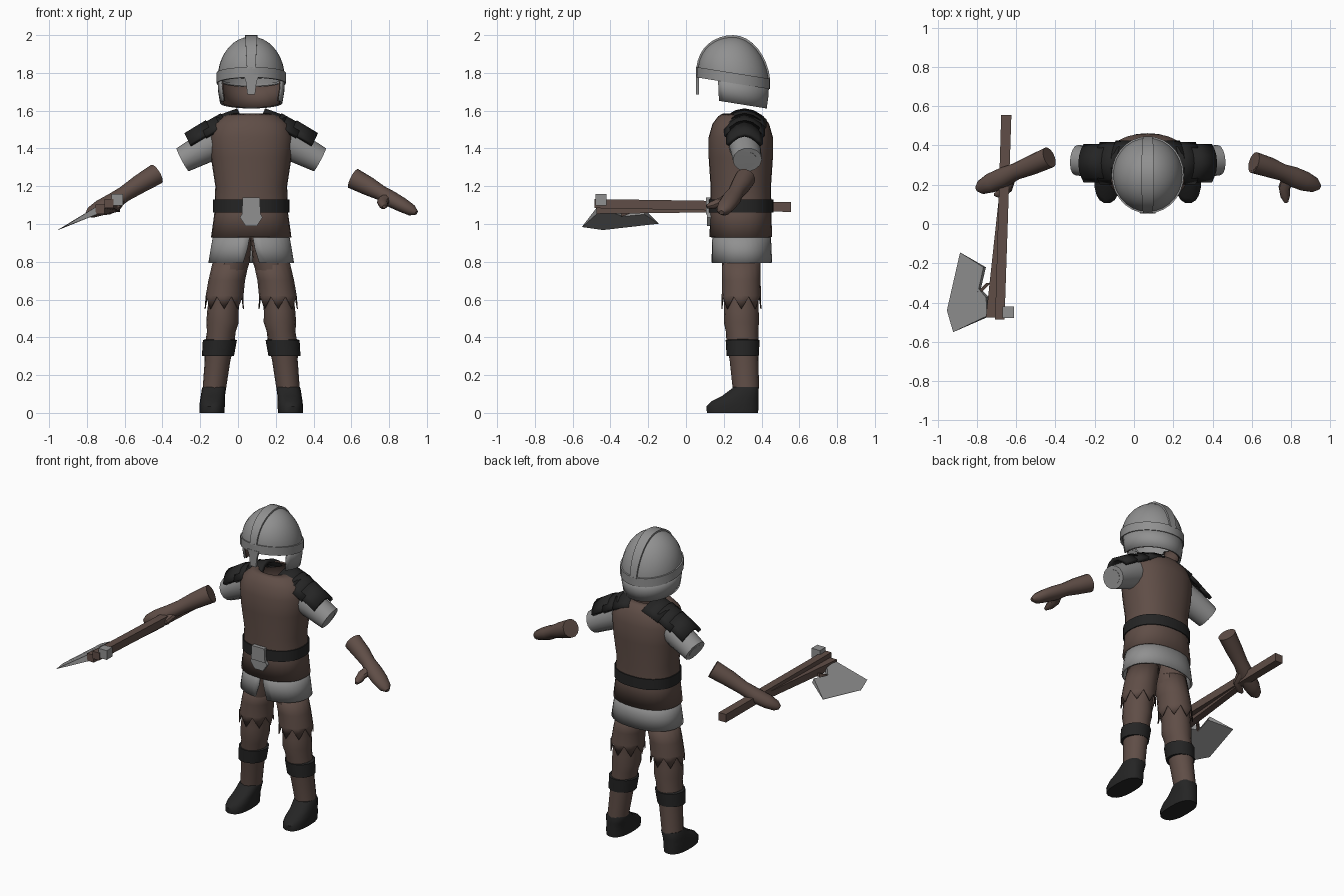
import bpy, bmesh
from math import sin, cos, radians
from mathutils import Vector

cube = bpy.data.objects.get("Cube")
if cube:
    bpy.data.objects.remove(cube)

CX = 0.07  # body centre line


def material(name, rgb):
    m = bpy.data.materials.new(name)
    m.use_nodes = True
    m.diffuse_color = (*rgb, 1)
    m.node_tree.nodes["Principled BSDF"].inputs["Base Color"].default_value = (*rgb, 1)
    return m


BROWN = material("brown_leather", (0.115, 0.075, 0.062))
STEEL = material("grey_steel", (0.28, 0.28, 0.28))
BLACK = material("black_leather", (0.018, 0.018, 0.018))


def skin(name, rings, mat, closed=True, cap=True, thick=0, angle=35):
    """Bridge rings of points into one surface."""
    bm = bmesh.new()
    rows = [[bm.verts.new(p) for p in r] for r in rings]
    n = len(rows[0])
    for a, b in zip(rows, rows[1:]):
        for i in range(n if closed else n - 1):
            j = (i + 1) % n
            bm.faces.new((a[i], a[j], b[j], b[i]))
    if cap and closed:
        bm.faces.new(rows[0])
        bm.faces.new(rows[-1])
    bmesh.ops.recalc_face_normals(bm, faces=bm.faces)
    me = bpy.data.meshes.new(name)
    bm.to_mesh(me)
    bm.free()
    me.materials.append(mat)
    ob = bpy.data.objects.new(name, me)
    bpy.context.collection.objects.link(ob)
    if thick:
        mod = ob.modifiers.new("thickness", "SOLIDIFY")
        mod.thickness = thick
    bpy.ops.object.select_all(action="DESELECT")
    ob.select_set(True)
    bpy.context.view_layer.objects.active = ob
    bpy.ops.object.shade_smooth_by_angle(angle=radians(angle))
    return ob


def power(v, p):
    return abs(v) ** p * (1 if v >= 0 else -1)


def ring(z, x, y, rx, ry, n=24, tilt=0, p=1.0, start=0, end=360):
    """Level oval, or an arc of one; tilt slopes it along y."""
    full = end - start == 360
    pts = []
    for i in range(n):
        a = radians(start + (end - start) * i / (n if full else n - 1))
        dy = ry * power(sin(a), p)
        pts.append(Vector((x + rx * power(cos(a), p), y + dy, z + tilt * dy)))
    return pts


def tube(name, path, mat, n=14, cap=True):
    """Tube along (point, side radius, height radius) stations."""
    pts = [Vector(q[0]) for q in path]
    rings = []
    for i, (_, ra, rb) in enumerate(path):
        t = (pts[min(i + 1, len(pts) - 1)] - pts[max(i - 1, 0)]).normalized()
        side = t.cross(Vector((0, 0, 1))).normalized()
        up = side.cross(t)
        rings.append([pts[i] + side * ra * cos(k * 6.28319 / n) + up * rb * sin(k * 6.28319 / n)
                      for k in range(n)])
    return skin(name, rings, mat, cap=cap)


def plate(name, outline, y0, y1, mat):
    """Front-facing plate from an x, z outline."""
    return skin(name, [[(x, y, z) for x, z in outline] for y in (y0, y1)], mat)


def bar(name, a, b, wa, wb, mat):
    """Square bar along y between two points."""
    return skin(name, [[(c[0] + i * w, c[1], c[2] + k * w)
                        for i, k in ((-1, -1), (1, -1), (1, 1), (-1, 1))]
                       for c, w in ((a, wa), (b, wb))], mat)


# Tunic, belt and buckle
torso = [(0.93, .213, .165), (1.05, .196, .163), (1.2, .19, .16), (1.35, .213, .17),
         (1.46, .222, .17), (1.53, .20, .15), (1.57, .15, .12), (1.585, .10, .095)]
skin("tunic", [ring(z, CX, .29, rx, ry, 28, p=.88) for z, rx, ry in torso],
     BROWN, cap=False, thick=.01, angle=50)
skin("belt", [ring(z, CX, .29, .196 + e, .166 + e, 28, p=.88)
              for z, e in ((1.062, 0), (1.062, .006), (1.13, .006), (1.13, 0))], BLACK, cap=False)
plate("buckle", [(.02, 1.05), (.12, 1.05), (.115, 1.14), (.025, 1.14)], .105, .13, STEEL)
plate("buckle_tab", [(.01, 1.035), (.04, .99), (.10, .99), (.13, 1.035), (.115, 1.06), (.025, 1.06)],
      .112, .132, STEEL)

# Mail skirt with a split at the front
skin("mail_skirt", [ring(z, CX, .295, rx, ry, 36, p=.9, start=-90 + gap, end=270 - gap)
                    for z, rx, ry, gap in ((.95, .20, .155, 1), (.87, .215, .158, 4), (.795, .227, .162, 9))],
     STEEL, closed=False, thick=.01)

for s, label in ((-1, "right"), (1, "left")):
    def X(d):
        return CX + s * d

    # Legs
    leg = [(.94, .09, .295, .095, .12), (.80, .103, .29, .095, .10), (.70, .13, .292, .09, .097),
           (.60, .143, .293, .083, .092), (.54, .15, .293, .083, .092), (.48, .152, .293, .086, .093),
           (.43, .158, .297, .076, .086), (.35, .17, .30, .078, .084), (.28, .178, .307, .068, .076),
           (.13, .195, .317, .062, .07)]
    skin(label + "_leg", [ring(z, X(d), y, rx, ry, 16) for z, d, y, rx, ry in leg], BROWN, angle=50)

    # Ragged trouser hem
    hem = [ring(z, X(d), .293, rx, ry, 16) for z, d, rx, ry in
           ((.82, .103, .096, .101), (.70, .13, .097, .102), (.62, .141, .10, .104), (.58, .143, .104, .106))]
    for i, p in enumerate(hem[-1]):
        p.z += .035 if i % 2 else -.03
    skin(label + "_ragged_hem", hem, BROWN, cap=False, thick=.005, angle=50)

    # Shin strap and boot
    skin(label + "_shin_strap", [ring(z, X(d), .30, r, r, 16) for z, d, r in
                                 ((.30, .176, .07), (.302, .176, .085), (.385, .166, .09), (.392, .166, .07))],
         BLACK)
    boot = [(0, .207, .246, .066, .137), (.035, .207, .246, .067, .14), (.06, .206, .258, .066, .127),
            (.09, .203, .288, .064, .098), (.13, .197, .315, .064, .071), (.137, .197, .316, .06, .067)]
    skin(label + "_boot", [ring(z, X(d), y, rx, ry, 18, p=.8) for z, d, y, rx, ry in boot], BLACK, angle=45)

    # Hollow sleeve
    tube(label + "_sleeve", [((X(.15), .30, 1.45), .085, .09), ((X(.25), .315, 1.40), .082, .082),
                             ((X(.363), .325, 1.34), .077, .07), ((X(.364), .325, 1.3395), .05, .046),
                             ((X(.28), .32, 1.385), .05, .046)], STEEL, cap=False)

    # Layered shoulder plates
    for i, (d0, z0, d1, z1, w) in enumerate(((.07, 1.602, .185, 1.56, .108), (.155, 1.577, .265, 1.515, .10),
                                             (.235, 1.54, .348, 1.472, .09))):
        rows = [[(X(d - .025 * t * t), .31 + w * t, z - .055 * t * t)
                 for t in (-1, -.75, -.4, 0, .4, .75, 1)] for d, z in ((d0, z0), (d1, z1))]
        ob = skin(f"{label}_shoulder_plate_{i + 1}", rows, BLACK, closed=False, thick=.022)
        ob.modifiers[0].offset = 0

# Helmet: dome, brow band, crest ridge, guards and lining
HY, HZ, TILT = .25, 1.77, -.16
dome = []
for k in range(10):
    a = radians(k * 9.8)
    dome.append(ring(HZ + .222 * sin(a), CX, HY, .178 * cos(a), .19 * cos(a), 28, TILT * cos(a)))
skin("helmet_dome", dome, STEEL, cap=False, angle=40)
skin("helmet_band", [ring(HZ + z, CX, HY, .178 + e, .19 + e, 28, TILT) for z, e in
                     ((-.025, -.008), (-.025, .006), (.03, .006), (.03, -.008))], STEEL, cap=False)
ridge = []
for k in range(17):
    a = radians(6 + k * 10.5)
    w = .022 + .01 * sin(a)
    ridge.append([(CX + i * w, HY + .19 * q * cos(a),
                   HZ + .222 * q * sin(a) + TILT * .19 * cos(a) * abs(cos(a)))
                  for i, q in ((-1, .96), (1, .96), (1, 1.035), (-1, 1.035))])
skin("helmet_ridge", ridge, STEEL)
skin("helmet_neck_guard", [ring(z, CX, HY, rx, ry, 26, TILT, start=-25, end=205)
                           for z, rx, ry in ((1.76, .178, .19), (1.70, .175, .186), (1.64, .165, .178))],
     STEEL, closed=False, thick=.008)
skin("helmet_lining", [ring(z, CX, HY, rx, ry, 26, TILT, start=-23, end=203)
                       for z, rx, ry in ((1.755, .166, .178), (1.70, .163, .174), (1.642, .153, .166))],
     BROWN, closed=False, thick=.004)
plate("nose_guard", [(.05, 1.685), (.09, 1.685), (.098, 1.75), (.11, 1.79), (.03, 1.79), (.042, 1.75)],
      .054, .068, STEEL)

# Open left glove
tube("left_glove", [((.635, .302, 1.228), .042, .042), ((.612, .312, 1.24), .044, .044),
                    ((.61, .313, 1.241), .055, .056), ((.69, .288, 1.20), .051, .05),
                    ((.755, .263, 1.165), .043, .04), ((.81, .24, 1.132), .052, .043),
                    ((.87, .217, 1.10), .05, .038), ((.92, .198, 1.072), .038, .03),
                    ((.945, .188, 1.06), .014, .012)], BROWN)
tube("left_thumb", [((.79, .24, 1.14), .035, .03), ((.765, .185, 1.115), .03, .026),
                    ((.77, .14, 1.10), .024, .022), ((.775, .11, 1.092), .01, .01)], BROWN, n=10)

# Gripping right glove
tube("right_glove", [((-.46, .325, 1.247), .042, .042), ((-.433, .338, 1.264), .044, .044),
                     ((-.431, .339, 1.265), .054, .056), ((-.52, .30, 1.212), .05, .05),
                     ((-.60, .268, 1.16), .043, .042), ((-.66, .24, 1.12), .05, .045),
                     ((-.73, .208, 1.085), .05, .042), ((-.78, .186, 1.06), .036, .03),
                     ((-.80, .178, 1.05), .014, .012)], BROWN)
tube("right_thumb", [((-.63, .24, 1.12), .03, .028), ((-.645, .18, 1.09), .026, .024),
                     ((-.69, .15, 1.065), .02, .018), ((-.71, .15, 1.055), .008, .008)], BROWN, n=10)

# Axe: shaft, splayed second bar, head fittings and blade
bar("axe_shaft", (-.65, .555, 1.09), (-.683, -.485, 1.108), .026, .024, BROWN)
bar("axe_side_bar", (-.665, .16, 1.082), (-.73, -.475, 1.078), .02, .024, BROWN)
bar("axe_poll", (-.64, -.42, 1.128), (-.64, -.478, 1.128), .03, .03, STEEL)
bar("axe_bracket", (-.74, -.30, 1.065), (-.785, -.345, 1.05), .012, .012, BROWN)
blade = [(-.885, -.145, .001), (-.76, -.22, .014), (-.785, -.33, .012), (-.745, -.375, .018),
         (-.74, -.468, .018), (-.92, -.55, .001), (-.952, -.44, .001)]
skin("axe_blade", [[(x - .45 * h * k, y, 1.12 + .5 * (x + .65) + h * k) for x, y, h in blade]
                   for k in (-1, 1)], STEEL, angle=20)
